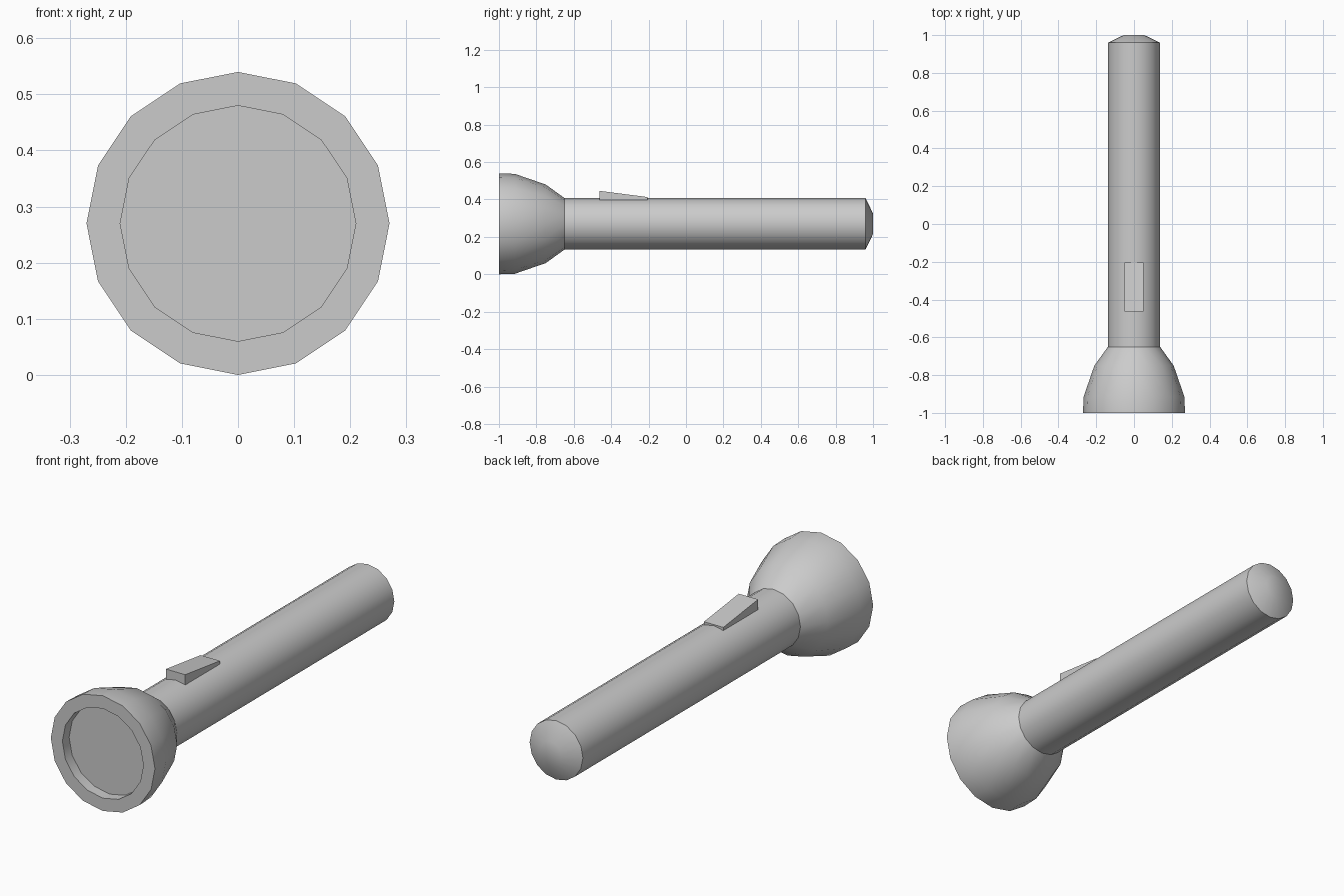
import bpy, bmesh, math

if "Cube" in bpy.data.objects:
    bpy.data.objects.remove(bpy.data.objects["Cube"])

SIDES = 16
AXIS_Z = 0.27


def finish(name, bm, smooth=True):
    bmesh.ops.recalc_face_normals(bm, faces=bm.faces[:])
    mesh = bpy.data.meshes.new(name)
    bm.to_mesh(mesh)
    bm.free()
    ob = bpy.data.objects.new(name, mesh)
    bpy.context.collection.objects.link(ob)
    if smooth:
        bpy.ops.object.select_all(action='DESELECT')
        bpy.context.view_layer.objects.active = ob
        ob.select_set(True)
        bpy.ops.object.shade_smooth_by_angle(angle=math.radians(36))
    return ob


def lathe(name, profile):
    """Revolve (y, radius) points around the torch axis and cap both ends."""
    bm = bmesh.new()
    rings = []
    for y, r in profile:
        ring = []
        for i in range(SIDES):
            a = 2 * math.pi * i / SIDES
            ring.append(bm.verts.new((r * math.cos(a), y, AXIS_Z + r * math.sin(a))))
        rings.append(ring)
    for a, b in zip(rings, rings[1:]):
        for i in range(SIDES):
            j = (i + 1) % SIDES
            bm.faces.new((a[i], a[j], b[j], b[i]))
    bm.faces.new(rings[0])
    bm.faces.new(rings[-1])
    return finish(name, bm)


# Flared head with the recessed lens
lathe("head", [(-0.95, 0.21), (-1.0, 0.21), (-1.0, 0.27), (-0.915, 0.267),
               (-0.75, 0.21), (-0.65, 0.138)])

# Handle tube with a shallow tail cap
lathe("handle", [(-0.65, 0.138), (0.96, 0.138), (1.0, 0.055)])

# Wedge-shaped switch
bm = bmesh.new()
side = [(-0.462, 0.397), (-0.205, 0.397), (-0.205, 0.413), (-0.462, 0.446)]
face = bm.faces.new([bm.verts.new((-0.05, y, z)) for y, z in side])
ext = bmesh.ops.extrude_face_region(bm, geom=[face], use_keep_orig=True)
bmesh.ops.translate(bm, vec=(0.1, 0, 0),
                    verts=[v for v in ext["geom"] if isinstance(v, bmesh.types.BMVert)])
finish("switch", bm, smooth=False)
